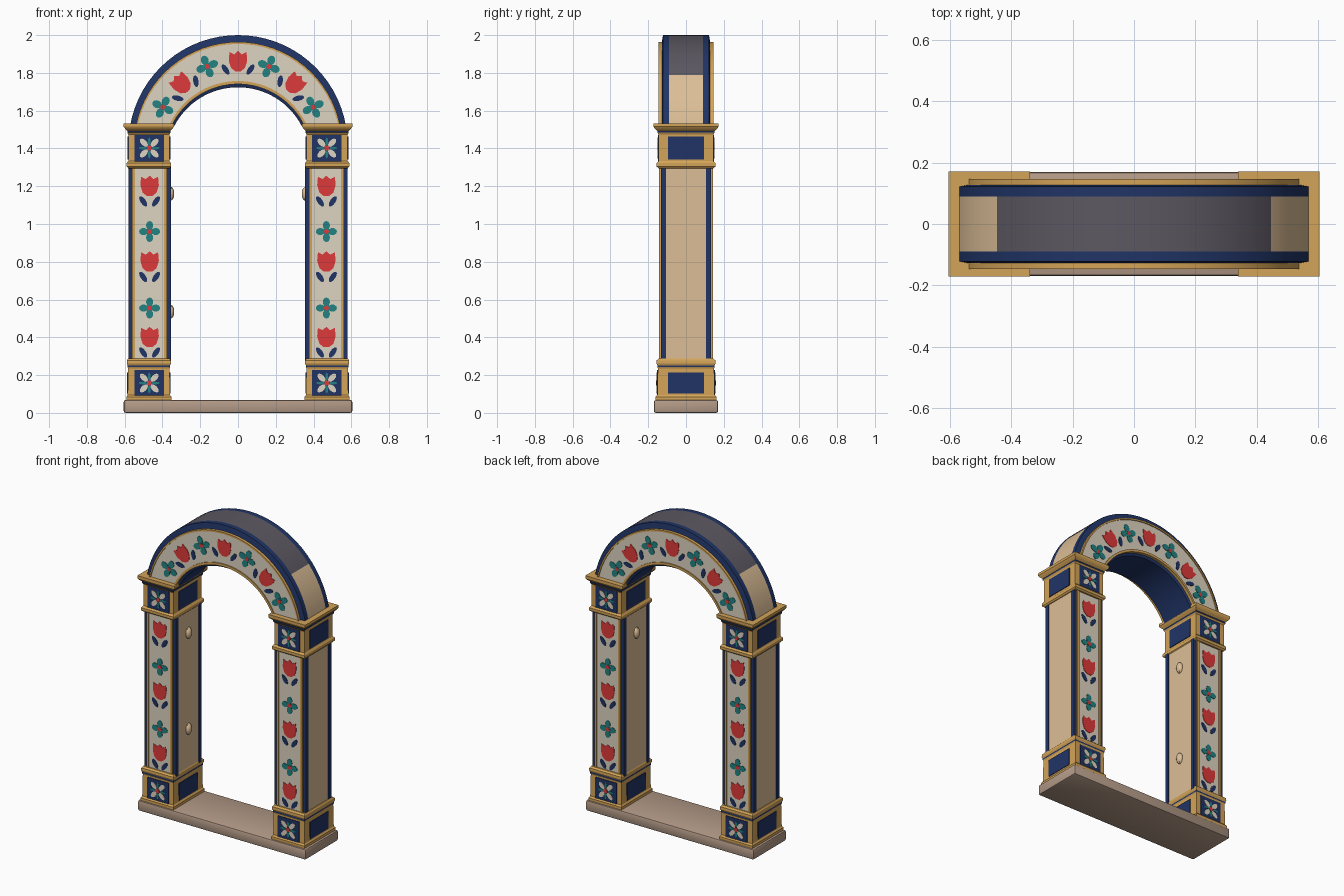
import bpy, bmesh, math
from mathutils import Matrix

if "Cube" in bpy.data.objects:
    bpy.data.objects.remove(bpy.data.objects["Cube"])

COLOURS = {"ivory": (222, 212, 192), "red": (222, 58, 58), "teal": (36, 130, 130),
           "navy": (32, 52, 102), "gold": (212, 164, 88), "tan": (220, 190, 150),
           "stone": (180, 155, 136), "charcoal": (92, 88, 98)}
NAMES = list(COLOURS)
MATS = []
for n, rgb in COLOURS.items():
    m = bpy.data.materials.new(n)
    m.diffuse_color = [((c / 255 + 0.055) / 1.055) ** 2.4 for c in rgb] + [1]
    m.use_nodes = True
    m.node_tree.nodes["Principled BSDF"].inputs["Base Color"].default_value = m.diffuse_color
    MATS.append(m)
IDX = {n: i for i, n in enumerate(NAMES)}


def finish(name, bm, smooth=False):
    bmesh.ops.recalc_face_normals(bm, faces=bm.faces)
    me = bpy.data.meshes.new(name)
    for m in MATS:
        me.materials.append(m)
    bm.to_mesh(me)
    bm.free()
    ob = bpy.data.objects.new(name, me)
    bpy.context.collection.objects.link(ob)
    if smooth:
        bpy.context.view_layer.objects.active = ob
        ob.select_set(True)
        bpy.ops.object.shade_smooth_by_angle(angle=math.radians(25))
        ob.select_set(False)
    return ob


def skin(rings, colours):
    """Join closed rings into a capped tube; colours(i, j) names each quad's colour."""
    bm = bmesh.new()
    vs = [[bm.verts.new(p) for p in r] for r in rings]
    k = len(rings[0])
    for i in range(len(vs) - 1):
        for j in range(k):
            f = bm.faces.new((vs[i][j], vs[i][(j + 1) % k], vs[i + 1][(j + 1) % k], vs[i + 1][j]))
            f.material_index = IDX[colours(i, j)]
    for r, i in ((vs[0], 0), (vs[-1], len(vs) - 2)):
        bm.faces.new(r).material_index = IDX[colours(i, 0)]
    return bm


def section(half, cols, outer, inner):
    """Mirror a front half profile of (across, depth) to the back."""
    pts = [(t, -y) for t, y in half] + [(t, y) for t, y in reversed(half)]
    return pts, cols + [outer] + cols[::-1] + [inner]


CX, W = 0.468, 0.226        # column centre and width

# sill
bm = bmesh.new()
bmesh.ops.create_cube(bm, size=1, matrix=Matrix.Translation((0, 0, 0.034)) @ Matrix.Diagonal((1.21, 0.34, 0.068, 1)))
bmesh.ops.bevel(bm, geom=bm.edges[:], offset=0.01, segments=2, affect='EDGES', profile=0.5)
for f in bm.faces:
    f.material_index = IDX["stone"]
finish("sill", bm, True)

# column shafts: tan sides, navy corners, gold rims, ivory panels
half = [(.02, .105), (0, .105), (0, .132), (.09, .132), (.09, .142), (.16, .142), (.16, .136),
        (.84, .136), (.84, .142), (.91, .142), (.91, .132), (1, .132), (1, .105), (.98, .105)]
cols = ["navy"] * 3 + ["gold"] * 3 + ["ivory"] + ["gold"] * 3 + ["navy"] * 3
pts, pc = section(half, cols, "tan", "tan")
for side, sx in (("left", -1), ("right", 1)):
    rings = [[(sx * (CX + (t - .5) * W), y, z) for t, y in pts] for z in (0.27, 1.31)]
    finish(side + "_shaft", skin(rings, lambda i, j: pc[j]))

# arch: same idea swept along two arcs
half = [(0, .12), (.06, .126), (.06, .146), (.12, .146), (.12, .14),
        (.83, .14), (.83, .146), (.87, .146), (.87, .128), (1, .122), (1, .09)]
cols = ["navy"] + ["gold"] * 3 + ["ivory"] + ["gold"] * 3 + ["navy"] * 2
apts, ac = section(half, cols, "charcoal", "navy")
SEG, OUT, INN, FOOT = 32, (0.58, 1.42), (0.38, 1.344), 1.515


def arc(rz, s):
    r, cz = rz
    a0 = math.asin((FOOT - cz) / r)
    a = a0 + (math.pi - 2 * a0) * s
    return r * math.cos(a), cz + r * math.sin(a)


rings = []
for i in range(SEG + 1):
    (xo, zo), (xi, zi) = arc(OUT, i / SEG), arc(INN, i / SEG)
    rings.append([(xi + (xo - xi) * t, y, zi + (zo - zi) * t) for t, y in apts])


def arch_colour(i, j):
    x = abs(arc(OUT, (i + .5) / SEG)[0])
    return "tan" if ac[j] == "charcoal" and x > 0.445 else ac[j]


finish("arch", skin(rings, arch_colour), True)

# pedestals and capitals: stacked rectangles (z, half x, half y)
PEDESTAL = [(.066, .119, .161), (.085, .119, .161), (.095, .112, .152), (.236, .11, .149),
            (.243, .113, .152), (.252, .113, .152), (.262, .117, .157), (.278, .116, .156), (.287, .11, .145)]
CAPITAL = [(1.295, .109, .145), (1.304, .117, .156), (1.322, .117, .156), (1.334, .109, .145),
           (1.474, .109, .145), (1.484, .114, .152), (1.493, .114, .152), (1.505, .126, .166),
           (1.515, .133, .172), (1.532, .133, .172)]
for part, levels, band in (("pedestal", PEDESTAL, 4), ("capital", CAPITAL, 5)):
    for side, sx in (("left", -1), ("right", 1)):
        rings = [[(sx * (CX + .004) + a * hx, b * hy, z) for a, b in ((-1, -1), (1, -1), (1, 1), (-1, 1))]
                 for z, hx, hy in levels]
        finish(f"{side}_{part}", skin(rings, lambda i, j: "navy" if i == band else "gold"))

# navy side panels on pedestals and capitals
bm = bmesh.new()
for z, hz, off in ((.158, .056, .111), (1.402, .06, .109)):
    for sx in (-1, 1):
        for d in (-1, 1):
            bmesh.ops.create_cube(bm, size=1, matrix=Matrix.Translation((sx * (CX + .004) + d * off, 0, z))
                                  @ Matrix.Diagonal((.009, .19, 2 * hz, 1)))
for f in bm.faces:
    f.material_index = IDX["navy"]
finish("side_panels", bm)

# painted motifs: thin plates on the front and back, mirrored left and right
painted = {}


def stamp(part, colour, poly, x, z, depth, rot=0):
    bm = painted.setdefault((part, colour), bmesh.new())
    c, s = math.cos(rot), math.sin(rot)
    for sx in ((-1, 1) if x > 0 else (1,)):
        for sy in (-1, 1):
            rows = [[bm.verts.new((sx * (x + u * c + v * s), sy * y, z - u * s + v * c)) for u, v in poly]
                    for y in (depth - .005, depth + .003)]
            n = len(poly)
            faces = [bm.faces.new(r) for r in rows]
            faces += [bm.faces.new((rows[0][i], rows[0][(i + 1) % n], rows[1][(i + 1) % n], rows[1][i]))
                      for i in range(n)]
            for f in faces:
                f.material_index = IDX[colour]


def oval(cu, cv, a, b, rot=0, n=12):
    c, s = math.cos(rot), math.sin(rot)
    ring = [(a * math.cos(k * math.tau / n), b * math.sin(k * math.tau / n)) for k in range(n)]
    return [(cu + u * c + v * s, cv - u * s + v * c) for u, v in ring]


CUP = [(0, .056), (.02, .038), (.045, .05), (.049, .005), (.037, -.034), (.014, -.052)]
TULIP = CUP + [(-u, v) for u, v in CUP[:0:-1]]


def tulip(x, z, depth, rot=0, lu=.034, lv=-.08):
    stamp("tulips", "red", TULIP, x, z, depth, rot)
    for d in (-1, 1):
        stamp("leaves", "navy", oval(d * lu, lv, .014, .032, d * .6), x, z, depth, rot)


def petals(part, colour, x, z, depth, rot, reach, a, b, turn=0):
    # one star-like outline made of four round petals
    for k in range(4):
        q = turn + k * math.pi / 2
        stamp(part, colour, oval(reach * math.sin(q), reach * math.cos(q), a, b, q), x, z, depth, rot)


def blossom(x, z, depth, rot=0, size=1):
    petals("blossoms", "teal", x, z, depth, rot, .032 * size, .019 * size, .024 * size)
    stamp("blossoms", "teal", oval(0, 0, .02, .02), x, z, depth + .0005, rot)
    stamp("blossom_hearts", "red", oval(0, 0, .013, .013), x, z, depth + .002, rot)


for z in (1.2, .8, .4):
    tulip(CX, z, .136)
for z in (.96, .555):
    blossom(CX, z, .136)
for deg in (0, 43):
    a = math.radians(deg)
    tulip(.44 * math.sin(a), 1.42 + .44 * math.cos(a), .14, a, .066, -.042)
for deg in (21.5, 63.5):
    a = math.radians(deg)
    blossom(.445 * math.sin(a), 1.42 + .445 * math.cos(a), .14, a, 1.08)

# square flower tiles on pedestals and capitals
for z, d in ((.158, .151), (1.402, .145)):
    x = CX + .002
    stamp("tiles", "navy", [(-.078, -.07), (.078, -.07), (.078, .07), (-.078, .07)], x, z, d)
    petals("tile_petals", "ivory", x, z, d + .002, 0, .04, .015, .027, math.pi / 4)
    petals("tile_leaves", "teal", x, z, d + .002, 0, .034, .007, .022)
    stamp("tile_hearts", "red", oval(0, 0, .013, .013), x, z, d + .004)

for (part, colour), bm in painted.items():
    finish(part, bm)

# small knobs on the inner jambs
bm = bmesh.new()
for x, z in ((-.357, 1.16), (-.357, .535), (.357, 1.16)):
    bmesh.ops.create_icosphere(bm, subdivisions=2, radius=1, matrix=Matrix.Translation((x, 0, z))
                               @ Matrix.Diagonal((.02, .024, .038, 1)))
for f in bm.faces:
    f.material_index = IDX["tan"]
finish("jamb_knobs", bm, True)
